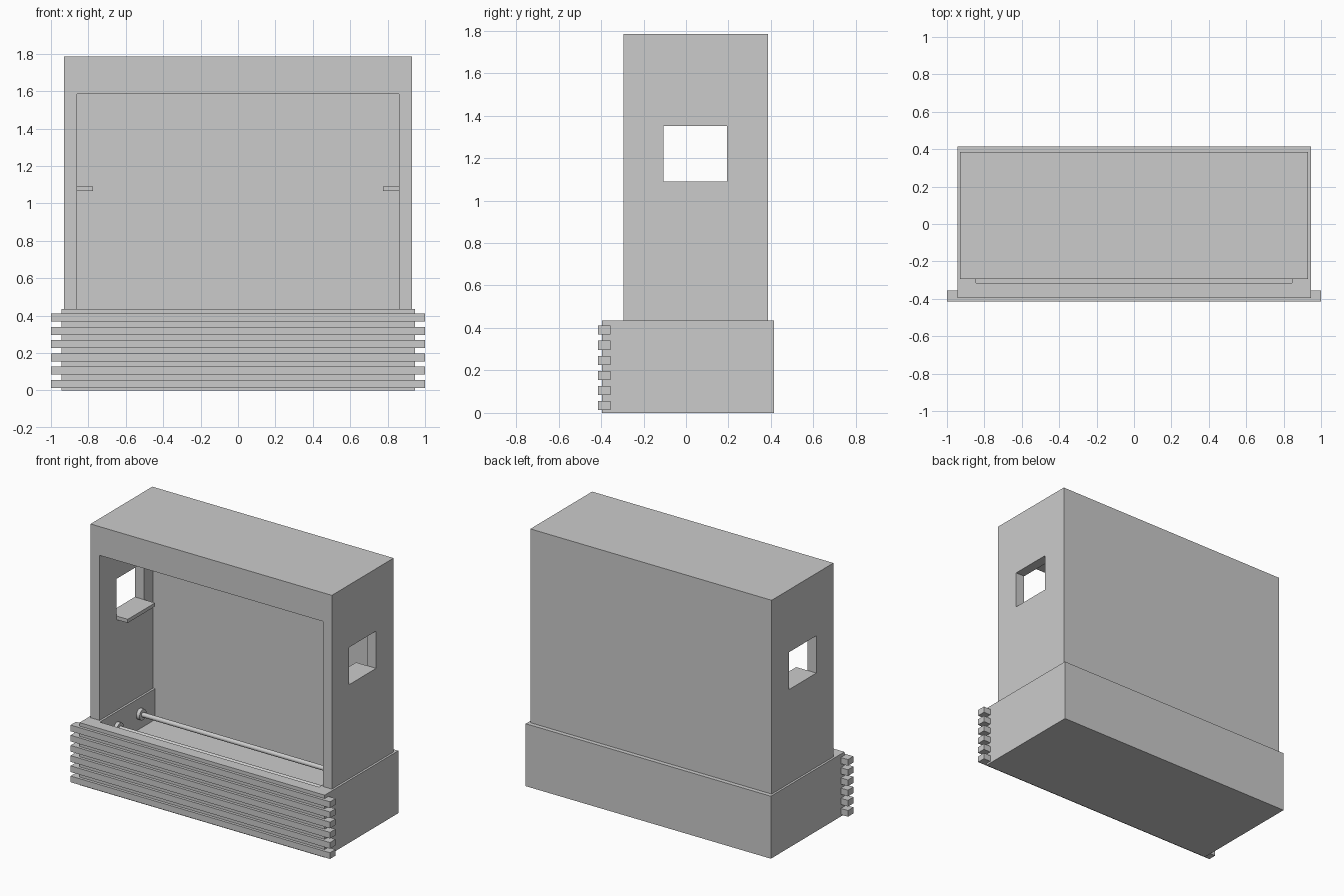
import bpy
import math

if "Cube" in bpy.data.objects:
    bpy.data.objects.remove(bpy.data.objects["Cube"])


def box(name, x0, x1, y0, y1, z0, z1):
    bpy.ops.mesh.primitive_cube_add(size=1, location=((x0 + x1) / 2, (y0 + y1) / 2, (z0 + z1) / 2))
    ob = bpy.context.object
    ob.name = name
    ob.scale = (x1 - x0, y1 - y0, z1 - z0)
    bpy.ops.object.transform_apply(location=False, rotation=False, scale=True)
    return ob


def cut(target, cutter):
    mod = target.modifiers.new("cut", 'BOOLEAN')
    mod.operation = 'DIFFERENCE'
    mod.solver = 'EXACT'
    mod.object = cutter
    bpy.context.view_layer.objects.active = target
    bpy.ops.object.modifier_apply(modifier=mod.name)
    bpy.data.objects.remove(cutter, do_unlink=True)


def bar(name, radius, x0, x1, y, z):
    bpy.ops.mesh.primitive_cylinder_add(vertices=24, radius=radius, depth=abs(x1 - x0),
                                        location=((x0 + x1) / 2, y, z),
                                        rotation=(0, math.pi / 2, 0))
    bpy.context.object.name = name
    bpy.ops.object.shade_smooth_by_angle(angle=math.radians(40))


# Base trough, open at the top
base = box("base_trough", -0.945, 0.945, -0.395, 0.415, 0, 0.435)
cut(base, box("trough_cutter", -0.845, 0.845, -0.315, 0.295, 0.22, 0.6))

# Upper housing, open at the front and bottom, with a window through both sides
housing = box("upper_housing", -0.93, 0.93, -0.295, 0.385, 0.435, 1.785)
cut(housing, box("opening_cutter", -0.86, 0.86, -0.5, 0.295, 0.3, 1.585))
cut(housing, box("window_cutter", -1.2, 1.2, -0.107, 0.193, 1.09, 1.35))

# Small shelves inside the side windows
box("left_shelf", -0.86, -0.775, -0.107, 0.193, 1.065, 1.09)
box("right_shelf", 0.775, 0.86, -0.107, 0.193, 1.065, 1.09)

# Front slats
for i in range(6):
    z = 0.013 + i * 0.071
    box(f"front_slat_{i + 1}", -1, 1, -0.415, -0.355, z, z + 0.043)

# Rods across the trough with end collars
for label, y in (("front", -0.125), ("back", 0.125)):
    bar(f"{label}_rod", 0.016, -0.845, 0.845, y, 0.325)
    for side, s in (("left", -1), ("right", 1)):
        bar(f"{label}_{side}_collar", 0.038, s * 0.845, s * 0.82, y, 0.325)
